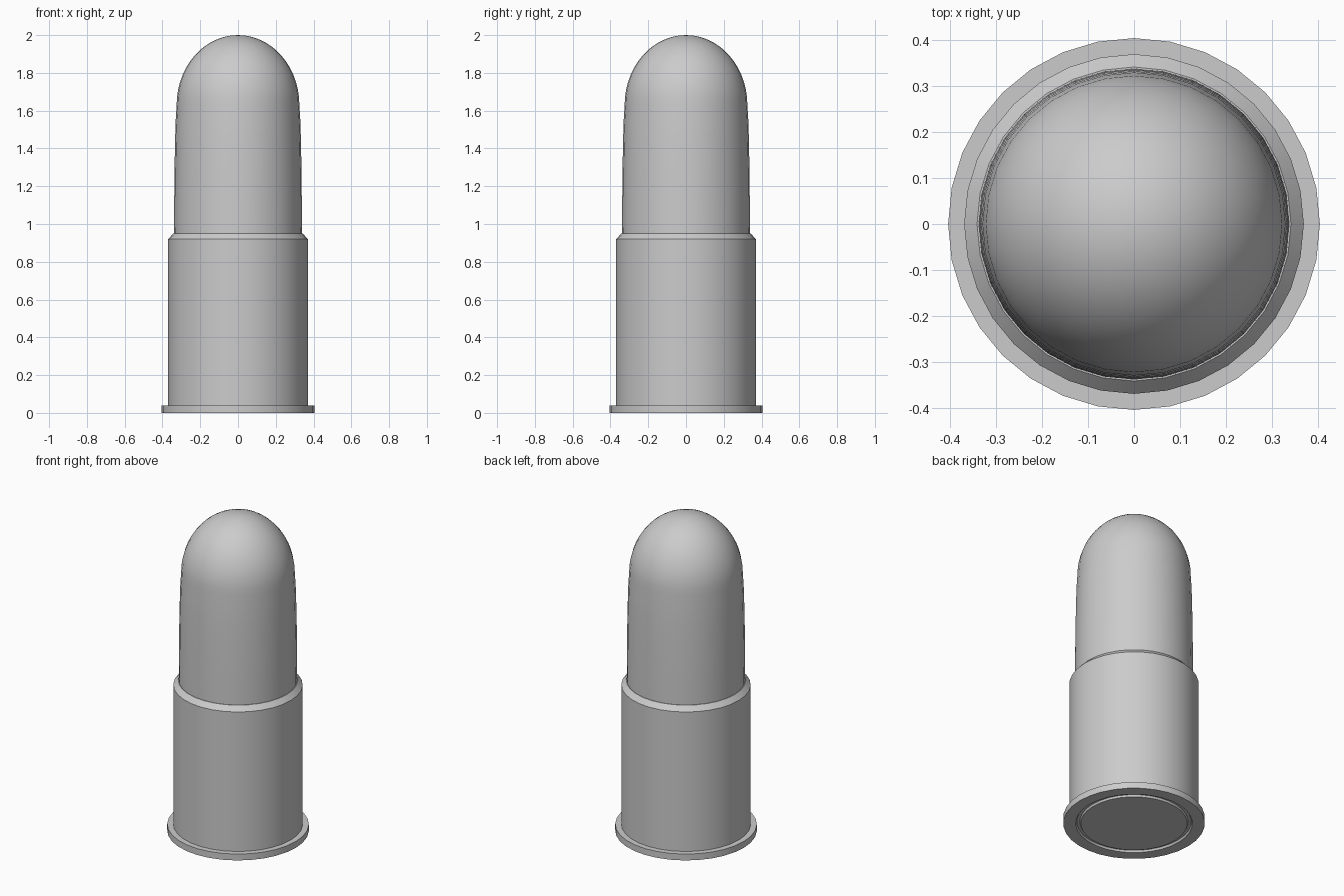
import bpy, bmesh, math

if "Cube" in bpy.data.objects:
    bpy.data.objects.remove(bpy.data.objects["Cube"])

SIDES = 32


def lathe(name, profile):
    """Revolve (radius, z) points about z; radius 0 makes a pole."""
    bm = bmesh.new()
    rings = []
    for r, z in profile:
        if r == 0:
            rings.append([bm.verts.new((0, 0, z))])
        else:
            rings.append([bm.verts.new((r * math.cos(2 * math.pi * i / SIDES),
                                        r * math.sin(2 * math.pi * i / SIDES), z))
                          for i in range(SIDES)])
    for a, b in zip(rings, rings[1:]):
        for i in range(SIDES):
            j = (i + 1) % SIDES
            if len(a) == 1:
                bm.faces.new((a[0], b[j], b[i]))
            elif len(b) == 1:
                bm.faces.new((a[i], a[j], b[0]))
            else:
                bm.faces.new((a[i], a[j], b[j], b[i]))
    bmesh.ops.recalc_face_normals(bm, faces=bm.faces)
    mesh = bpy.data.meshes.new(name)
    bm.to_mesh(mesh)
    bm.free()
    ob = bpy.data.objects.new(name, mesh)
    bpy.context.collection.objects.link(ob)
    bpy.ops.object.select_all(action='DESELECT')
    ob.select_set(True)
    bpy.context.view_layer.objects.active = ob
    bpy.ops.object.shade_smooth_by_angle(angle=math.radians(30))
    return ob


# Casing: grooved base, rim, straight wall, chamfered mouth
lathe("casing", [(0, 0), (0.305, 0), (0.31, 0.012), (0.328, 0.012), (0.334, 0),
                 (0.405, 0), (0.405, 0.04), (0.37, 0.04), (0.37, 0.92),
                 (0.342, 0.95), (0.335, 0.95), (0.335, 0.93), (0, 0.93)])

# Slug: slightly tapered wall with an elliptical dome
dome = [(0.325 * math.cos(math.pi / 2 * k / 14),
         1.63 + 0.37 * math.sin(math.pi / 2 * k / 14)) for k in range(14)]
lathe("slug", [(0, 0.935), (0.339, 0.935), (0.338, 1.1), (0.336, 1.3), (0.333, 1.45),
               (0.33, 1.55)] + dome + [(0, 2.0)])
